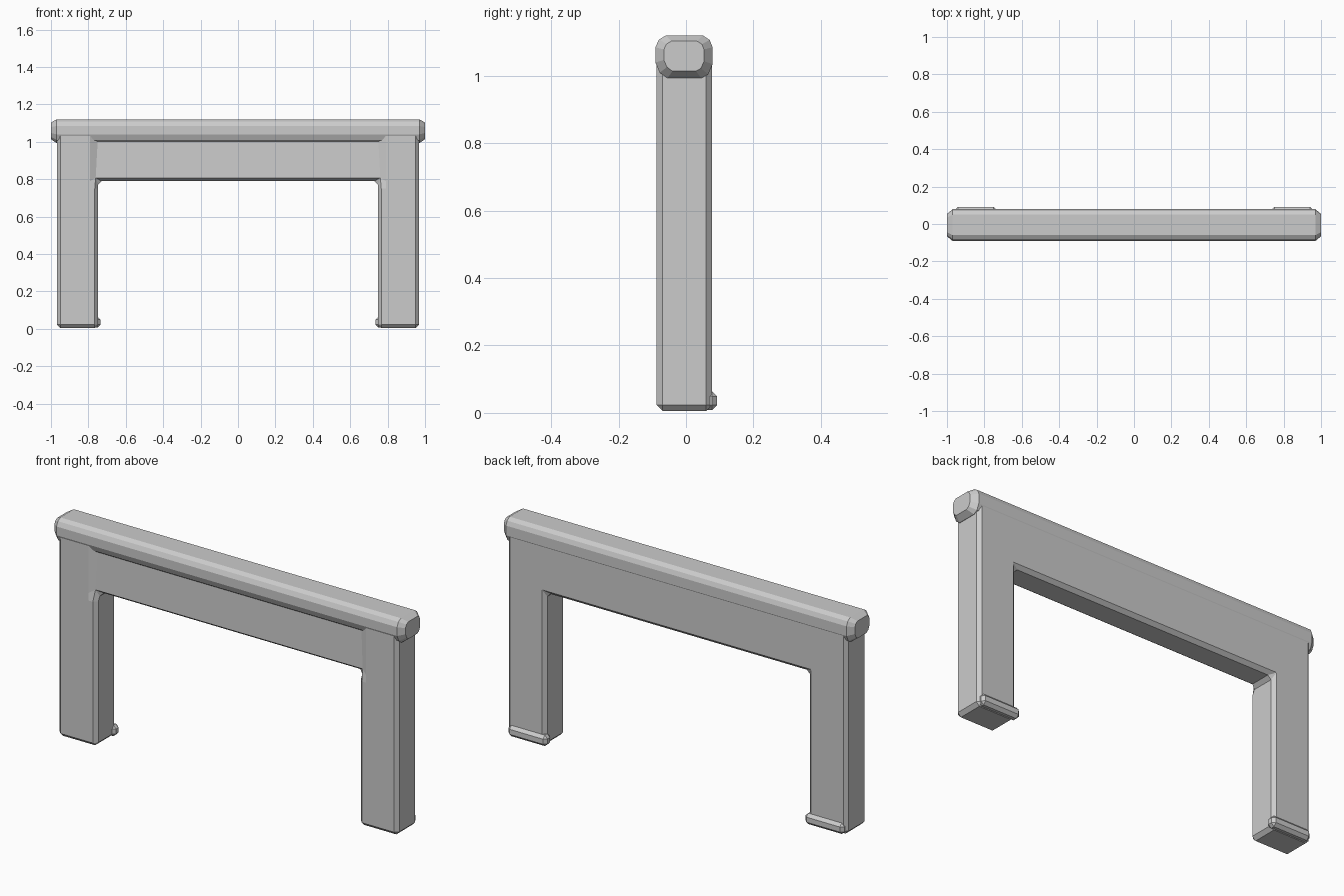
import bpy, bmesh

if "Cube" in bpy.data.objects:
    bpy.data.objects.remove(bpy.data.objects["Cube"])


def finish(name, bm, bevel=0):
    bmesh.ops.recalc_face_normals(bm, faces=bm.faces[:])
    me = bpy.data.meshes.new(name)
    bm.to_mesh(me)
    bm.free()
    ob = bpy.data.objects.new(name, me)
    bpy.context.collection.objects.link(ob)
    if bevel:
        mod = ob.modifiers.new("Bevel", 'BEVEL')
        mod.width = bevel
        mod.segments = 1
        mod.limit_method = 'ANGLE'
        mod.angle_limit = 0.9
    return ob


# Frame: two legs and an apron in one piece, apron front slightly recessed
xs = [-0.968, -0.79, -0.748, 0.748, 0.79, 0.968]
zs = [0.005, 0.75, 0.79, 1.06]
BACK, FRONT, RECESS = 0.077, -0.087, -0.066
bm = bmesh.new()
grid = {}
for i, x in enumerate(xs):
    for k, z in enumerate(zs):
        if i in (2, 3) and k >= 2:
            y = RECESS
        else:
            y = FRONT
        grid[i, k] = (bm.verts.new((x, y, z)), bm.verts.new((x, BACK, z)))
cells = {(i, k) for i in range(5) for k in range(3) if i != 2 or k == 2}
for i, k in cells:
    ring = [(i, k), (i + 1, k), (i + 1, k + 1), (i, k + 1)]
    neighbours = [(i, k - 1), (i + 1, k), (i, k + 1), (i - 1, k)]
    for side in (0, 1):
        bm.faces.new([grid[p][side] for p in ring])
    for n in range(4):
        if neighbours[n] not in cells:
            a, b = grid[ring[n]], grid[ring[(n + 1) % 4]]
            bm.faces.new((a[0], b[0], b[1], a[1]))
finish("frame", bm, 0.018)

# Top rail: rounded octagonal section, tapered at both ends
profile = [(-0.06, 1.12), (0.05, 1.12), (0.07, 1.107), (0.079, 1.085),
           (0.079, 1.035), (0.066, 1.005), (0.045, 0.993), (-0.055, 0.993),
           (-0.078, 1.01), (-0.091, 1.04), (-0.091, 1.085), (-0.08, 1.108)]
cy, cz = -0.006, 1.063
bm = bmesh.new()
rings = []
for x, s in ((-1, 0.7), (-0.97, 1), (0.97, 1), (1, 0.7)):
    rings.append([bm.verts.new((x, cy + (y - cy) * s, cz + (z - cz) * s))
                  for y, z in profile])
for a, b in zip(rings, rings[1:]):
    for n in range(len(profile)):
        m = (n + 1) % len(profile)
        bm.faces.new((a[n], a[m], b[m], b[n]))
bm.faces.new(rings[0])
bm.faces.new(rings[-1])
finish("top_rail", bm)

# Foot pads: small lip at the back inner corner of each leg
for side, label in ((-1, "left"), (1, "right")):
    bm = bmesh.new()
    bmesh.ops.create_cube(bm, size=1)
    for v in bm.verts:
        v.co.x = side * 0.848 + v.co.x * 0.226
        v.co.y = 0.067 + v.co.y * 0.05
        v.co.z = 0.036 + v.co.z * 0.056
    # inner edge sticks out slightly past the leg
    for v in bm.verts:
        if abs(v.co.x) > 0.85:
            v.co.x -= side * 0.005
    finish(label + "_foot_lip", bm, 0.015)
